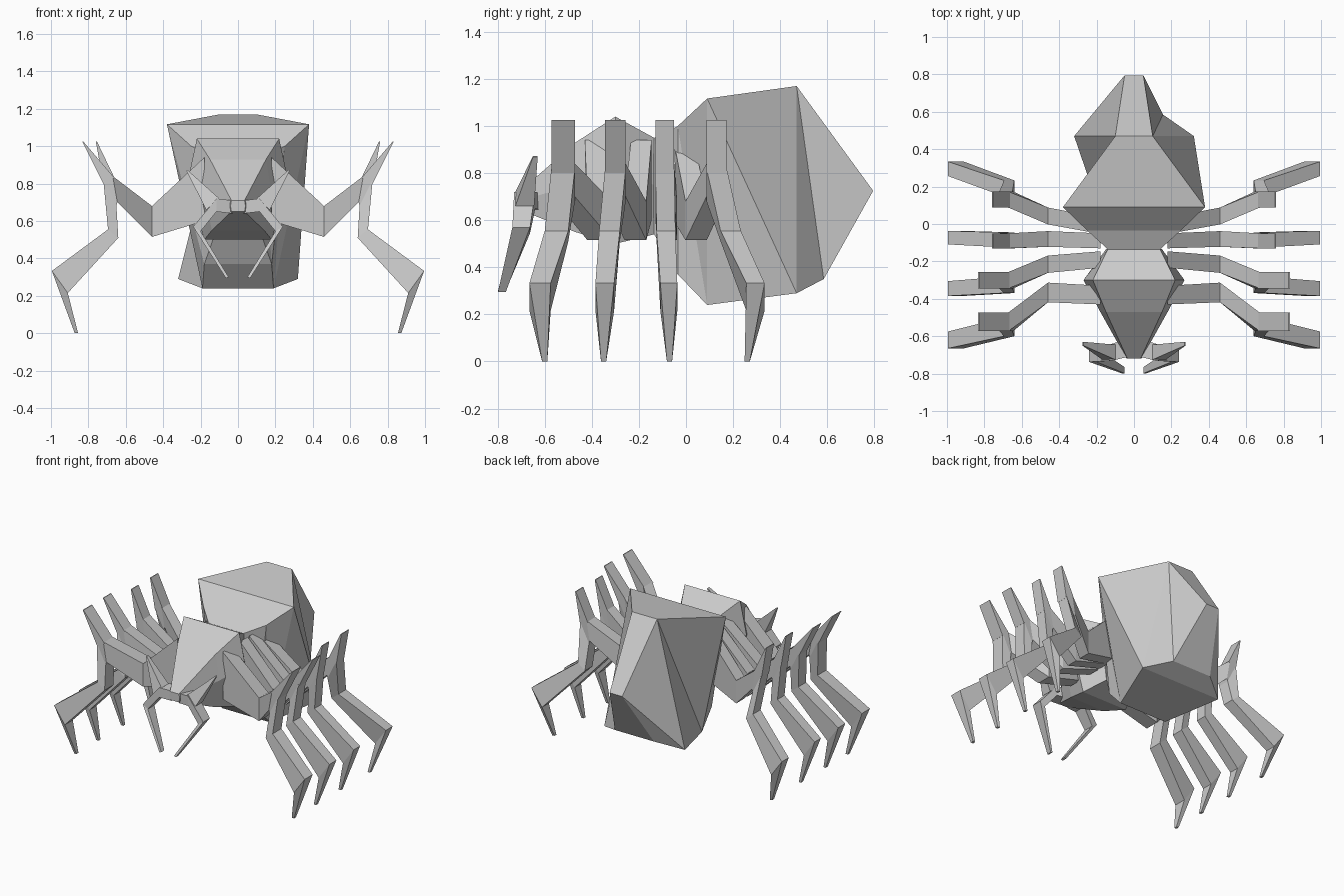
import bpy, bmesh

if "Cube" in bpy.data.objects:
    bpy.data.objects.remove(bpy.data.objects["Cube"])


def make(name, verts, faces, mirror=False):
    me = bpy.data.meshes.new(name)
    me.from_pydata(verts, [], faces)
    bm = bmesh.new()
    bm.from_mesh(me)
    bmesh.ops.recalc_face_normals(bm, faces=bm.faces)
    bm.to_mesh(me)
    bm.free()
    ob = bpy.data.objects.new(name, me)
    bpy.context.collection.objects.link(ob)
    if mirror:
        ob.modifiers.new("mirror", 'MIRROR').use_mirror_merge = False
    return ob


def loft(name, rings, mirror=False):
    """Skin a list of equally sized vertex rings and cap both ends."""
    n = len(rings[0])
    verts = [v for r in rings for v in r]
    faces = [tuple(range(n)), tuple(range(len(verts) - n, len(verts)))]
    for i in range(len(rings) - 1):
        for j in range(n):
            k = (j + 1) % n
            faces.append((i*n + j, i*n + k, (i+1)*n + k, (i+1)*n + j))
    return make(name, verts, faces, mirror)


def limb(name, sections):
    """Chain of flat sections (top xz, bottom xz, y centre, y width), mirrored in x."""
    rings = []
    for (tx, tz), (bx, bz), y, w in sections:
        a, b = y - w/2, y + w/2
        rings.append([(tx, a, tz), (tx, b, tz), (bx, b, bz), (bx, a, bz)])
    loft(name, rings, True)


# abdomen: rings of (top half width, y, z), (bottom half width, y, z)
stations = [((.14, -.135, .95), (.12, -.135, .54)),
            ((.25, -.035, 1.0), (.18, -.035, .37)),
            ((.38, .09, 1.117), (.19, .09, .24)),
            ((.10, .47, 1.17), (.32, .47, .29)),
            ((.05, .795, .725), (.155, .585, .35))]
verts, faces = [], [(0, 1, 2, 3), (16, 17, 18, 19)]
for (tx, ty, tz), (bx, by, bz) in stations:
    verts += [(tx, ty, tz), (-tx, ty, tz), (-bx, by, bz), (bx, by, bz)]
for i in range(4):
    a, b = 4*i, 4*i + 4
    faces += [(a, a+1, b+1, b), (a+2, a+3, b+3, b+2)]
    # twisted flanks fold along different diagonals left and right
    faces += [(a, b+3, b), (a, a+3, b+3)]
    if i == 3:
        faces += [(a+2, b+1, a+1), (a+2, b+2, b+1)]
    else:
        faces += [(a+1, a+2, b+1), (a+2, b+2, b+1)]
make("abdomen", verts, faces)

# thorax and head: y, then (half width, z) for top, middle, bottom
body = [(-.135, (.14, .95), (.15, .75), (.12, .54)),
        (-.30, (.22, 1.04), (.27, .81), (.18, .50)),
        (-.47, (.15, .93), (.18, .75), (.14, .55)),
        (-.72, (.035, .71), (.04, .68), (.035, .65))]
loft("thorax_and_head", [
    [(t[0], y, t[1]), (-t[0], y, t[1]), (-m[0], y, m[1]),
     (-b[0], y, b[1]), (b[0], y, b[1]), (m[0], y, m[1])]
    for y, t, m, b in body])

# legs: y of hip, bend, knee, shin, ankle, tip; width; knee spike x
legs = [((-.38, -.366, -.522, -.55, -.62, -.60), .10, .83),
        ((-.19, -.215, -.300, -.325, -.345, -.35), .088, .83),
        ((-.09, -.08, -.09, -.085, -.073, -.07), .08, .757),
        ((-.01, .043, .13, .19, .295, .26), .086, .757)]
for n, (y, w, sx) in enumerate(legs, 1):
    limb(f"leg_pair_{n}", [
        ((.18, .94), (.18, .60), y[0], w),
        ((.46, .68), (.46, .515), y[1], w * 1.05),
        ((.67, .84), (.645, .70), y[2], w),
        ((.72, .82), (.65, .68), y[2], w),
        ((.695, .555), (.64, .51), y[3], w),
        ((.995, .333), (.91, .215), y[4], w * .9),
        ((.873, 0), (.855, 0), y[5], .022)])
    limb(f"knee_spike_pair_{n}", [
        ((.66, .83), (.72, .80), y[2], w),
        ((sx - .003, 1.025), (sx + .003, 1.025), y[2], w)])

# mouth feelers with their small spikes
limb("feelers", [
    ((.03, .71), (.03, .64), -.66, .10),
    ((.115, .72), (.115, .65), -.685, .09),
    ((.24, .57), (.20, .545), -.70, .075),
    ((.065, .295), (.05, .30), -.782, .033)])
limb("feeler_spikes", [
    ((.10, .72), (.17, .66), -.685, .08),
    ((.27, .873), (.276, .868), -.64, .02)])
